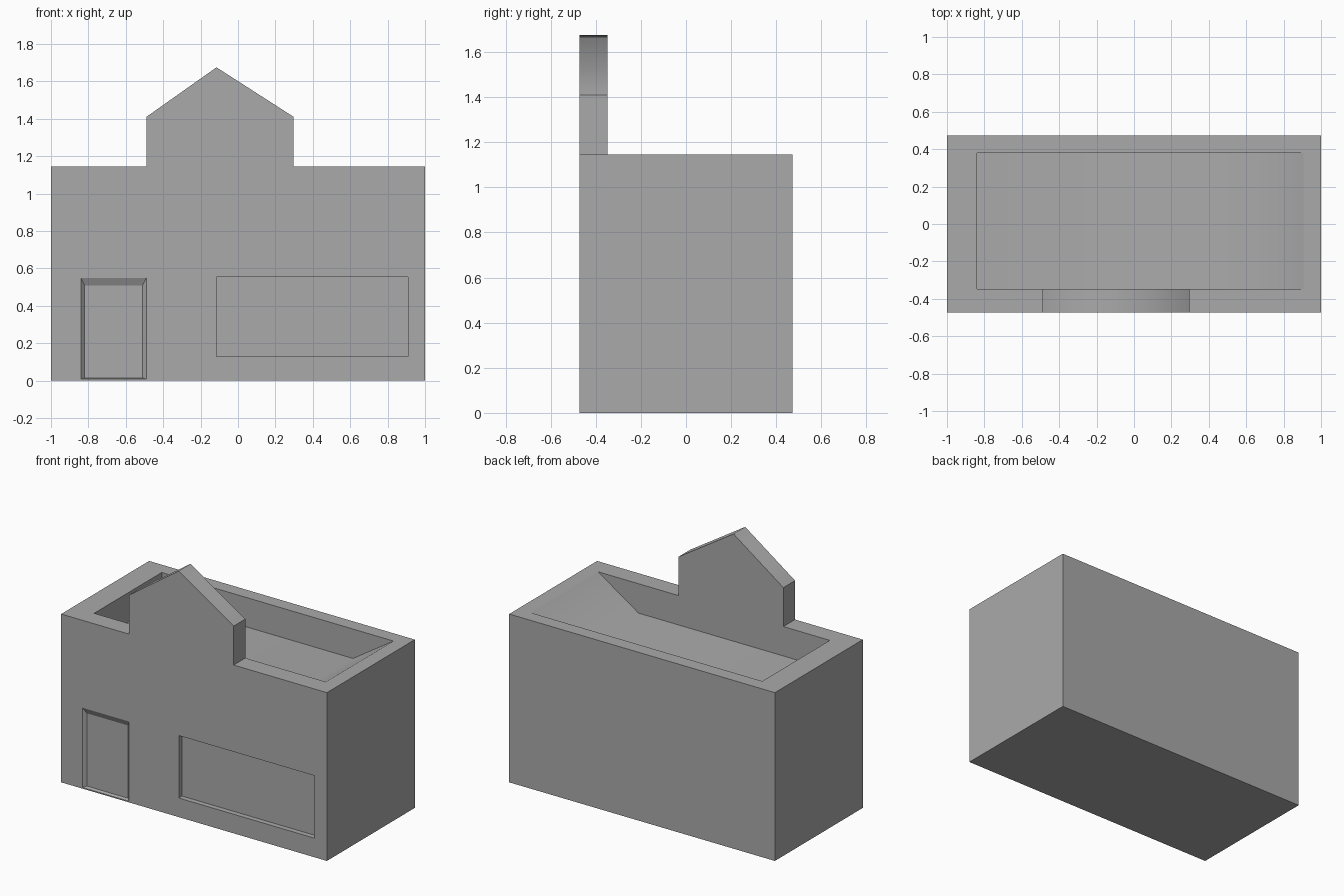
import bpy, bmesh, math

cube = bpy.data.objects.get("Cube")
if cube:
    bpy.data.objects.remove(cube, do_unlink=True)

FRONT, BACK, ROOF = -0.4725, 0.4725, 1.145
GABLE_BACK = -0.347

grey = bpy.data.materials.new("plain_grey")
grey.use_nodes = True
color = (0.4, 0.4, 0.4, 1)
grey.diffuse_color = color
grey.node_tree.nodes["Principled BSDF"].inputs["Base Color"].default_value = color


def loft(name, near, y0, far, y1):
    """Solid between two matching x-z outlines at depths y0 and y1."""
    bm = bmesh.new()
    a = [bm.verts.new((x, y0, z)) for x, z in near]
    b = [bm.verts.new((x, y1, z)) for x, z in far]
    bm.faces.new(a)
    bm.faces.new(b)
    for i in range(len(a)):
        j = (i + 1) % len(a)
        bm.faces.new((a[i], a[j], b[j], b[i]))
    bmesh.ops.recalc_face_normals(bm, faces=bm.faces)
    mesh = bpy.data.meshes.new(name)
    bm.to_mesh(mesh)
    bm.free()
    mesh.materials.append(grey)
    obj = bpy.data.objects.new(name, mesh)
    bpy.context.collection.objects.link(obj)
    return obj


def rect(x0, x1, z0, z1):
    return [(x0, z0), (x1, z0), (x1, z1), (x0, z1)]


def prism(name, outline, y0, y1):
    return loft(name, outline, y0, outline, y1)


def combine(target, tool, operation):
    mod = target.modifiers.new(tool.name, 'BOOLEAN')
    mod.operation, mod.solver, mod.object = operation, 'EXACT', tool
    bpy.context.view_layer.objects.active = target
    bpy.ops.object.modifier_apply(modifier=mod.name)
    bpy.data.objects.remove(tool, do_unlink=True)


# Main block with the pointed false front
building = prism("building", rect(-1, 1, 0, ROOF), FRONT, BACK)
gable = prism("gable", [(-0.49, 1.0), (0.298, 1.0), (0.298, 1.41),
                        (-0.115, 1.675), (-0.49, 1.41)], FRONT, GABLE_BACK)
combine(building, gable, 'UNION')

# Sunken roof with one sloping end
recess = prism("roof_recess", [(-0.84, 0.945), (0.6, 0.945), (0.905, ROOF),
                               (0.905, 1.9), (-0.84, 1.9)], GABLE_BACK, 0.38)
combine(building, recess, 'DIFFERENCE')

# Splayed doorway: the cutter widens ahead of the facade
doorway = loft("doorway", rect(-0.86, -0.47, 0.001, 0.59), FRONT - 0.02,
               rect(-0.82, -0.51, 0.015, 0.51), FRONT + 0.02)
combine(building, doorway, 'DIFFERENCE')

# Wide shop window
window = prism("window", rect(-0.115, 0.908, 0.13, 0.555), FRONT - 0.1, FRONT + 0.035)
combine(building, window, 'DIFFERENCE')

# Tidy flat areas; only the gable ridge and the roof slope's foot stay soft
bm = bmesh.new()
bm.from_mesh(building.data)
bmesh.ops.remove_doubles(bm, verts=bm.verts, dist=0.0005)
bmesh.ops.dissolve_limit(bm, angle_limit=math.radians(1), verts=bm.verts, edges=bm.edges)
for face in bm.faces:
    face.smooth = True
for edge in bm.edges:
    ridge = all(v.co.z > 1.6 for v in edge.verts)
    foot = all(abs(v.co.x - 0.6) < 0.01 and v.co.z > 0.9 for v in edge.verts)
    edge.smooth = ridge or foot or edge.calc_face_angle(0) < 0.02
bm.to_mesh(building.data)
bm.free()
